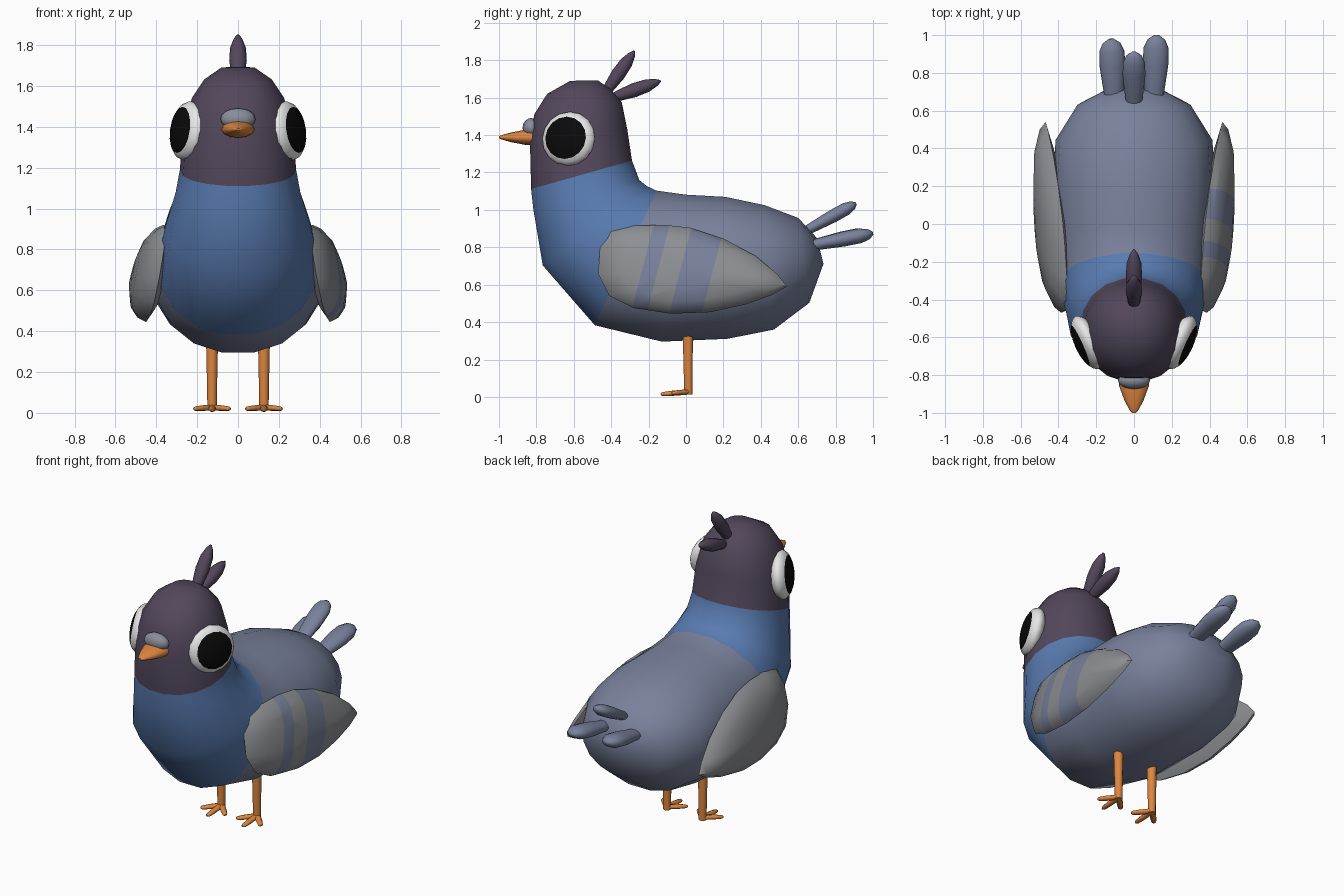
import bpy, bmesh, math
from mathutils import Vector, Matrix

if "Cube" in bpy.data.objects:
    bpy.data.objects.remove(bpy.data.objects["Cube"])


def mat(name, r, g, b):
    m = bpy.data.materials.new(name)
    m.diffuse_color = (r, g, b, 1)
    m.use_nodes = True
    m.node_tree.nodes["Principled BSDF"].inputs["Base Color"].default_value = m.diffuse_color
    return m


PLUM = mat("plum", .085, .063, .105)
BLUE = mat("blue", .10, .20, .44)
SLATE = mat("slate", .19, .22, .33)
GREY = mat("wing grey", .27, .275, .29)
CERE = mat("pale grey", .25, .27, .33)
WHITE = mat("white", .8, .8, .8)
BLACK = mat("black", .003, .003, .003)
ORANGE = mat("orange", .72, .24, .05)


def finish(name, bm, mats, angle=60):
    bmesh.ops.recalc_face_normals(bm, faces=bm.faces[:])
    me = bpy.data.meshes.new(name)
    bm.to_mesh(me)
    bm.free()
    for m in mats:
        me.materials.append(m)
    ob = bpy.data.objects.new(name, me)
    bpy.context.collection.objects.link(ob)
    bpy.ops.object.select_all(action='DESELECT')
    ob.select_set(True)
    bpy.context.view_layer.objects.active = ob
    bpy.ops.object.shade_smooth_by_angle(angle=math.radians(angle))
    return ob


def loft(bm, rings, mat_of=lambda i: 0, caps=True):
    """Skin a list of point rings; mat_of gives the material of each band."""
    vs = [[bm.verts.new(p) for p in r] for r in rings]
    n = len(vs[0])
    for i in range(len(vs) - 1):
        for k in range(n):
            f = bm.faces.new((vs[i][k], vs[i][(k + 1) % n],
                              vs[i + 1][(k + 1) % n], vs[i + 1][k]))
            f.material_index = mat_of(i)
    if caps:
        bm.faces.new(vs[0]).material_index = mat_of(0)
        bm.faces.new(vs[-1][::-1]).material_index = mat_of(len(vs) - 2)


def oval(c, u, v, n, e=1.0):
    pw = lambda s: math.copysign(abs(s) ** e, s)
    return [c + u * pw(math.cos(2 * math.pi * k / n)) +
            v * pw(math.sin(2 * math.pi * k / n)) for k in range(n)]


def spindle(name, a, b, w, t, profile, m, n=10):
    """Tapered part from a to b, half width w across x, half thickness t."""
    a, b = Vector(a), Vector(b)
    d = (b - a).normalized()
    u = Vector((1, 0, 0))
    u = (u - d * u.dot(d)).normalized()
    v = d.cross(u)
    bm = bmesh.new()
    loft(bm, [oval(a.lerp(b, s), u * w * r, v * t * r, n) for s, r in profile])
    return finish(name, bm, [m])


# Head, neck and body in one skin: front/bottom y z, back/top y z, half width
BODY = [(-.62, 1.69, -.47, 1.692, .08), (-.745, 1.62, -.40, 1.645, .165),
        (-.815, 1.51, -.34, 1.575, .225), (-.838, 1.36, -.31, 1.43, .268),
        (-.832, 1.11, -.285, 1.265, .285), (-.82, 1.0, -.245, 1.16, .305),
        (-.77, .70, -.205, 1.13, .355), (-.49, .378, -.155, 1.108, .395),
        (-.13, .29, 0, 1.087, .415), (.22, .305, .21, 1.075, .43),
        (.47, .355, .42, 1.03, .415), (.66, .50, .60, .96, .30),
        (.735, .71, .70, .85, .13)]
bm = bmesh.new()
rings = []
for y0, z0, y1, z1, w in BODY:
    p, q = Vector((0, y0, z0)), Vector((0, y1, z1))
    rings.append(oval((p + q) / 2, Vector((w, 0, 0)), (q - p) / 2, 18, .94))
loft(bm, rings, lambda i: 0 if i < 4 else 1 if i < 7 else 2)
finish("body", bm, [PLUM, BLUE, SLATE], 75)

# Eyes: flattened balls whose pole looks outward, pupil around the pole
for s, side in ((1, "right"), (-1, "left")):
    bm = bmesh.new()
    bmesh.ops.create_uvsphere(bm, u_segments=16, v_segments=14, radius=1)
    for f in bm.faces:
        c = f.calc_center_median()
        f.material_index = int(c.z > 0 and math.hypot(c.x, c.y) < .74)
    out = Vector((s * math.cos(.42), -math.sin(.42), .13)).normalized()
    across = Vector((0, 0, 1)).cross(out).normalized()
    up = out.cross(across)
    frame = Matrix((across, up, out)).transposed().to_4x4()
    scale = Matrix.Diagonal((.152, .146, .066, 1))
    bm.transform(Matrix.Translation((s * .247, -.627, 1.38)) @ frame @ scale)
    finish(side + "_eye", bm, [WHITE, BLACK])

# Beak and the fleshy bump above it
spindle("beak", (0, -.79, 1.388), (0, -1, 1.388), .085, .044,
        [(0, 1), (.33, .92), (.7, .58), (.93, .27), (1, .12)], ORANGE, 12)
bm = bmesh.new()
bmesh.ops.create_uvsphere(bm, u_segments=12, v_segments=8, radius=1)
bm.transform(Matrix.Translation((0, -.828, 1.438)) @
             Matrix.Diagonal((.086, .046, .053, 1)))
finish("cere", bm, [CERE])

# Crest and tail feathers
LEAF = [(0, .35), (.2, .75), (.5, 1), (.75, .9), (.92, .5), (1, .12)]
PADDLE = [(0, .62), (.3, .82), (.6, 1), (.82, .98), (.94, .68), (1, .2)]
spindle("upper_crest_feather", (0, -.45, 1.60), (0, -.275, 1.85),
        .043, .04, LEAF, PLUM)
spindle("lower_crest_feather", (0, -.42, 1.59), (0, -.135, 1.69),
        .043, .04, LEAF, PLUM)
spindle("middle_tail_feather", (0, .60, .865), (0, .91, 1.035),
        .06, .037, PADDLE, SLATE)
for s, side in ((1, "right"), (-1, "left")):
    spindle(side + "_tail_feather", (s * .105, .62, .80),
            (s * .12, .99 + s * .01, .875), .068, .042, PADDLE, SLATE)

# Wings: domed leaf from a side outline (y, z)
WING = [(-.47, .66), (-.46, .80), (-.41, .89), (-.29, .915), (-.12, .92),
        (.02, .905), (.2, .845), (.37, .755), (.49, .655), (.54, .59),
        (.46, .545), (.32, .495), (.13, .453), (-.08, .445), (-.28, .475),
        (-.41, .54)]
LAYERS = [(.3, -.035), (.75, -.03), (1, 0), (.93, .035), (.72, .075),
          (.4, .097), (.12, .103)]
STRIPES = [(-.235, -.15), (-.03, .145)]
LEAN = .26


def wing(s, name, striped):
    bm = bmesh.new()
    rings = []
    for k, h in LAYERS:
        ring = []
        for y, z in WING:
            y, z = -.03 + (y + .03) * k, .675 + (z - .675) * k
            ring.append((s * (.415 + .07 * y - .17 * (z - .68) + h), y, z))
        rings.append(ring)
    loft(bm, rings, lambda i: 2 if i < 2 else 0)
    if striped:
        # Cut slanted bands into the outer side
        for a in [e for st in STRIPES for e in st]:
            outer = [f for f in bm.faces if f.material_index == 0]
            geom = outer + list({e for f in outer for e in f.edges}) + \
                list({v for f in outer for v in f.verts})
            bmesh.ops.bisect_plane(bm, geom=geom, dist=1e-5,
                                   plane_co=(0, a, .68),
                                   plane_no=(0, 1, -LEAN))
        for f in bm.faces:
            c = f.calc_center_median()
            t = c.y - LEAN * (c.z - .68)
            if f.material_index == 0 and any(a < t < b for a, b in STRIPES):
                f.material_index = 1
    for f in bm.faces:
        f.material_index %= 2
    finish(name, bm, [GREY, SLATE])


wing(1, "right_wing", True)
wing(-1, "left_wing", False)

# Legs with three forward toes each
TOE = [(0, 1), (.6, .95), (.92, .75), (1, .35)]
for s, side in ((1, "right"), (-1, "left")):
    x = s * .127
    spindle(side + "_leg", (x, .01, .34), (x, .012, .012), .029, .029,
            [(0, 1), (.5, .88), (1, .78)], ORANGE)
    for dx, y, z, toe in ((-.088, -.075, .02, "inner"), (0, -.135, .014, "middle"),
                          (.088, -.075, .02, "outer")):
        spindle(f"{side}_{toe}_toe", (x, .015, .027), (x + s * dx, y, z),
                .019, .0145, TOE, ORANGE, 8)
